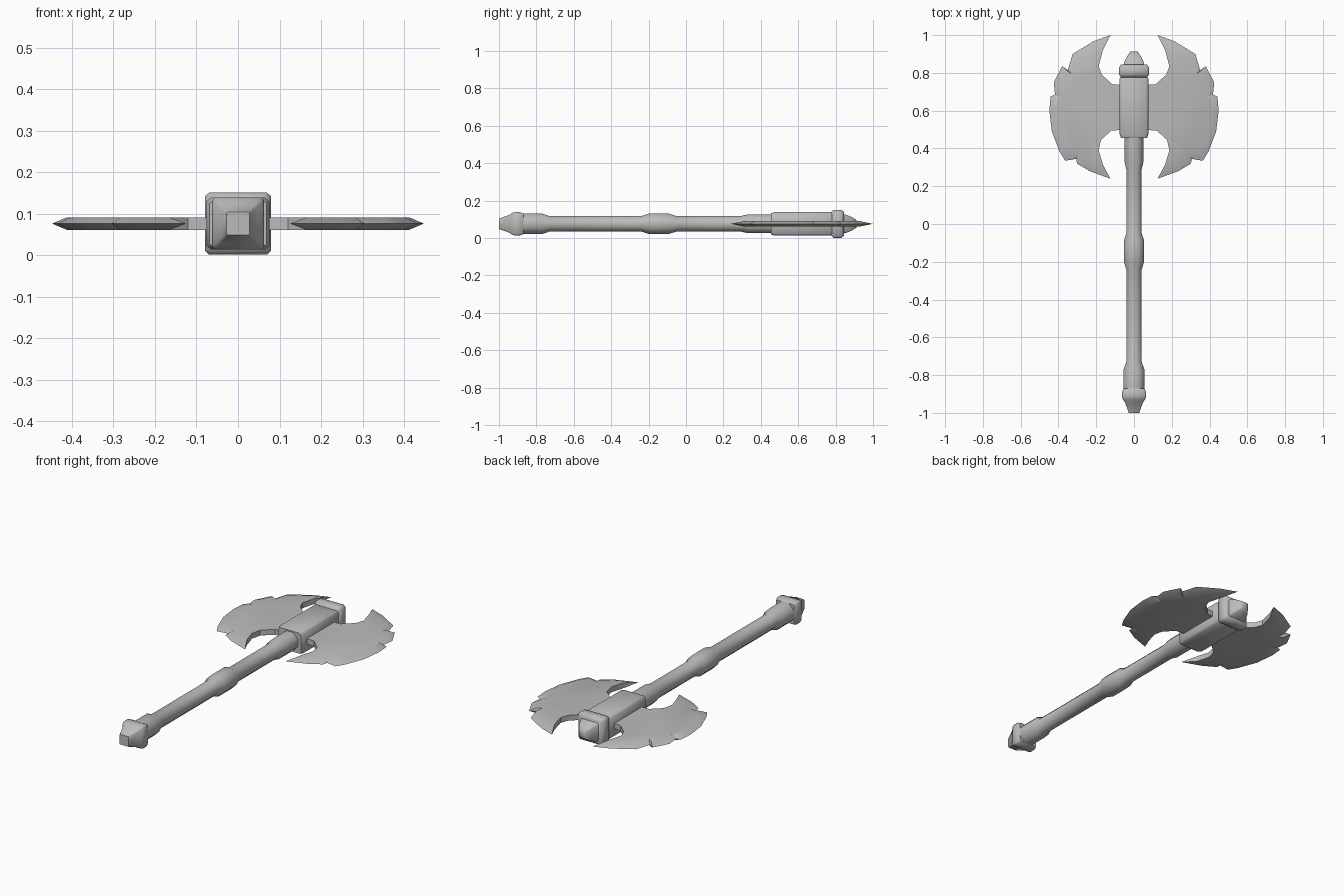
import bpy
import bmesh
from math import radians
from mathutils import Vector

cube = bpy.data.objects.get("Cube")
if cube:
    bpy.data.objects.remove(cube, do_unlink=True)

MID = 0.076  # height of the axe's centre plane

steel = bpy.data.materials.new("plain_grey")
steel.use_nodes = True
GREY = (0.5, 0.5, 0.5, 1)
steel.diffuse_color = GREY
steel.node_tree.nodes["Principled BSDF"].inputs["Base Color"].default_value = GREY


def finish(name, bm, angle):
    bmesh.ops.recalc_face_normals(bm, faces=bm.faces)
    mesh = bpy.data.meshes.new(name)
    bm.to_mesh(mesh)
    bm.free()
    mesh.materials.append(steel)
    obj = bpy.data.objects.new(name, mesh)
    bpy.context.collection.objects.link(obj)
    bpy.ops.object.select_all(action="DESELECT")
    obj.select_set(True)
    bpy.context.view_layer.objects.active = obj
    bpy.ops.object.shade_smooth_by_angle(angle=radians(angle))
    return obj


def loft(name, profile, chamfer, angle=50):
    """Square section with chamfered corners, swept along y: (y, half width, half height)."""
    k = 1 - chamfer
    section = [(1, -k), (1, k), (k, 1), (-k, 1), (-1, k), (-1, -k), (-k, -1), (k, -1)]
    bm = bmesh.new()
    rings = [[bm.verts.new((u * w, y, MID + v * h)) for u, v in section]
             for y, w, h in profile]
    for a, b in zip(rings, rings[1:]):
        for i in range(8):
            j = (i + 1) % 8
            bm.faces.new((a[i], a[j], b[j], b[i]))
    bm.faces.new(rings[0])
    bm.faces.new(rings[-1])
    return finish(name, bm, angle)


# Shaft with three thicker grips
shaft = [(-0.88, 0.055), (-0.77, 0.055), (-0.73, 0.041), (-0.24, 0.041), (-0.2, 0.054),
         (-0.09, 0.054), (-0.05, 0.041), (0.29, 0.041), (0.33, 0.05), (0.47, 0.05)]
loft("shaft", [(y, r, r) for y, r in shaft], 0.586)

# Square pommel with a blunt point
pommel = [(-1, 0.028), (-0.945, 0.047), (-0.93, 0.058), (-0.915, 0.063),
          (-0.89, 0.063), (-0.87, 0.055)]
loft("pommel", [(y, r, r) for y, r in pommel], 0.12)

# Head block, collar and top spike
loft("head_block", [(0.455, 0.069, 0.057), (0.475, 0.076, 0.063),
                    (0.77, 0.076, 0.063), (0.785, 0.069, 0.057)], 0.15)
loft("collar", [(0.775, 0.066, 0.062), (0.79, 0.079, 0.075),
                (0.83, 0.079, 0.075), (0.845, 0.068, 0.064)], 0.12)
loft("top_spike", [(0.84, 0.055, 0.052), (0.86, 0.05, 0.047), (0.89, 0.035, 0.034),
                   (0.912, 0.02, 0.02)], 0.12)

# Blade outline: nicked cutting edge from tip to tip, then the inner curve back
TIP_TOP, TIP_LOW = (0.125, 1.0), (0.125, 0.24)
CUTTING = [(0.215, 0.967), (0.325, 0.9), (0.35, 0.815), (0.38, 0.835), (0.425, 0.75),
           (0.418, 0.685), (0.442, 0.675), (0.448, 0.6), (0.435, 0.49), (0.395, 0.385),
           (0.365, 0.335), (0.305, 0.345), (0.302, 0.32), (0.235, 0.28)]
INNER = [(0.165, 0.315), (0.187, 0.39), (0.175, 0.445), (0.12, 0.495), (0.05, 0.498),
         (0.05, 0.735), (0.115, 0.74), (0.17, 0.79), (0.187, 0.835), (0.165, 0.92)]
HALF = 0.015


def blade(name, side):
    bm = bmesh.new()

    def vert(p, z=0.0):
        return bm.verts.new((side * p[0], p[1], MID + z))

    top_tip, low_tip = vert(TIP_TOP), vert(TIP_LOW)
    edge = [top_tip] + [vert(p) for p in CUTTING] + [low_tip]
    centre = Vector((0.15, 0.62))
    inset = [Vector(p).lerp(centre, 0.12) for p in CUTTING]
    walls = []
    for z in (HALF, -HALF):
        ground = [vert(p, z) for p in inset]
        back = [vert(p, z) for p in INNER]
        bm.faces.new(ground + back)
        # Ground bevel down to the sharp edge
        for i in range(len(ground) - 1):
            bm.faces.new((edge[i + 1], edge[i + 2], ground[i + 1], ground[i]))
        bm.faces.new((top_tip, edge[1], ground[0]))
        bm.faces.new((edge[-2], low_tip, ground[-1]))
        # Horn points
        bm.faces.new((top_tip, ground[0], back[-1]))
        bm.faces.new((low_tip, back[0], ground[-1]))
        walls.append(back)
    upper, lower = walls
    for i in range(len(upper) - 1):
        bm.faces.new((upper[i], upper[i + 1], lower[i + 1], lower[i]))
    bm.faces.new((top_tip, upper[-1], lower[-1]))
    bm.faces.new((low_tip, upper[0], lower[0]))
    return finish(name, bm, 35)


blade("left_blade", 1)
blade("right_blade", -1)
